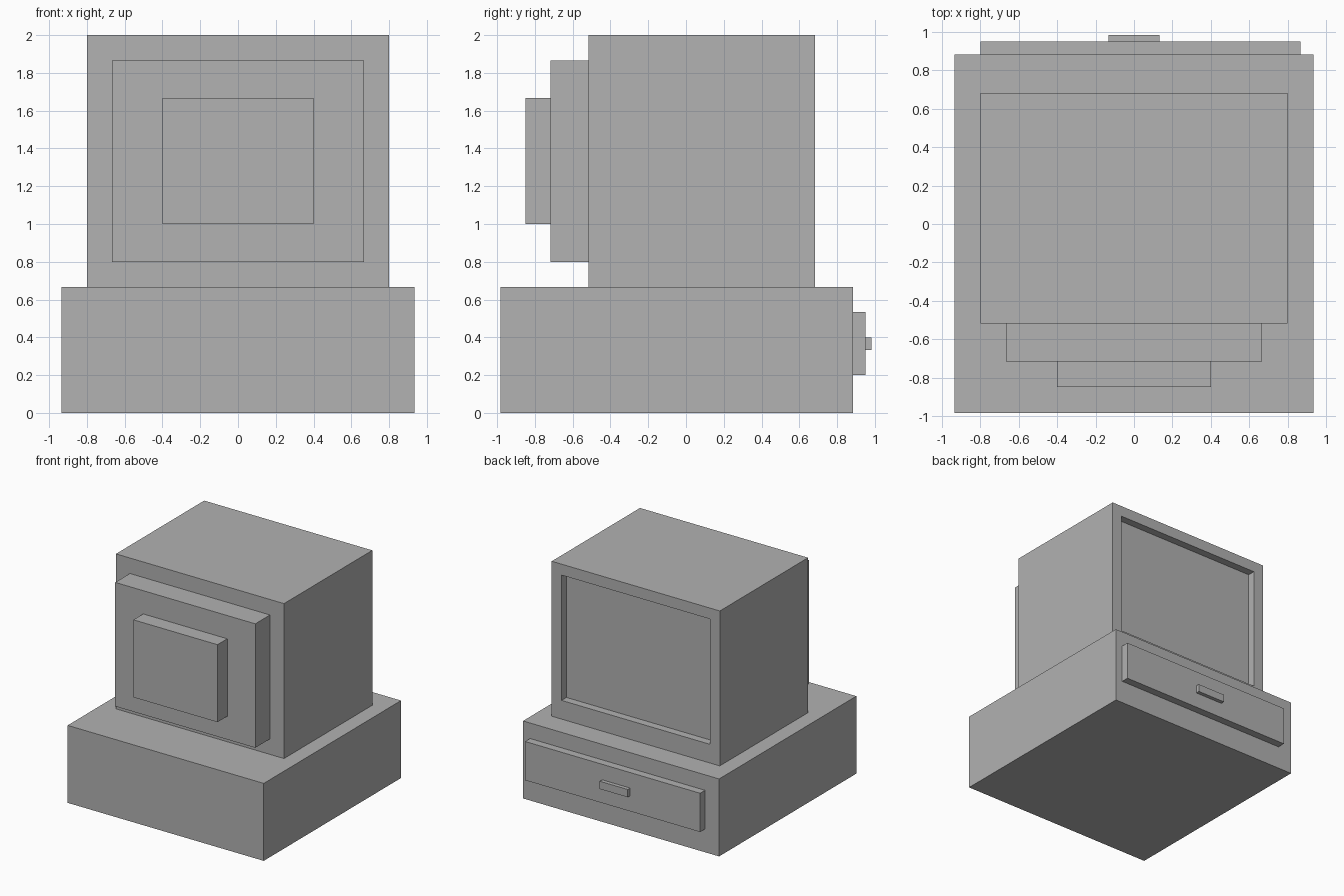
import bpy
import bmesh
from mathutils import Vector

if "Cube" in bpy.data.objects:
    bpy.data.objects.remove(bpy.data.objects["Cube"])

U = 1 / 15  # design module

grey = bpy.data.materials.new("casing_grey")
grey.diffuse_color = (0.445, 0.445, 0.445, 1)
grey.use_nodes = True
grey.node_tree.nodes["Principled BSDF"].inputs["Base Color"].default_value = grey.diffuse_color


def box(name, lo, hi, edit=None):
    """Box between two corners; edit may reshape its bmesh."""
    lo, hi = Vector(lo), Vector(hi)
    bm = bmesh.new()
    bmesh.ops.create_cube(bm, size=1)
    bmesh.ops.scale(bm, vec=hi - lo, verts=bm.verts)
    bmesh.ops.translate(bm, vec=(lo + hi) / 2, verts=bm.verts)
    if edit:
        edit(bm)
    mesh = bpy.data.meshes.new(name)
    bm.to_mesh(mesh)
    bm.free()
    mesh.materials.append(grey)
    ob = bpy.data.objects.new(name, mesh)
    bpy.context.collection.objects.link(ob)
    return ob


def recess_screen(bm):
    """Sunken screen with a thicker lower bezel on the +y face."""
    bm.normal_update()
    face = max(bm.faces, key=lambda f: f.normal.y)
    bmesh.ops.inset_region(bm, faces=[face], thickness=2 * U)
    middle = face.calc_center_median().z
    for v in face.verts:
        if v.co.z < middle:
            v.co.z += U
    screen = bmesh.ops.extrude_discrete_faces(bm, faces=[face])["faces"][0]
    bmesh.ops.translate(bm, vec=(0, -U, 0), verts=list(screen.verts))


# Computer case with drive panel and its handle
box("case", (-14 * U, -0.983, 0), (14 * U, 0.883, 10 * U))
box("drive_panel", (-12 * U, 0.883, 3 * U), (13 * U, 0.95, 8 * U))
box("drive_handle", (-2 * U, 0.95, 5 * U), (2 * U, 0.983, 6 * U))

# Monitor with recessed screen, and stepped housing behind it
box("monitor", (-12 * U, -0.517, 10 * U), (12 * U, 0.683, 2), recess_screen)
box("monitor_housing", (-10 * U, -0.717, 12 * U), (10 * U, -0.517, 28 * U))
box("tube_cover", (-6 * U, -0.85, 15 * U), (6 * U, -0.717, 25 * U))
